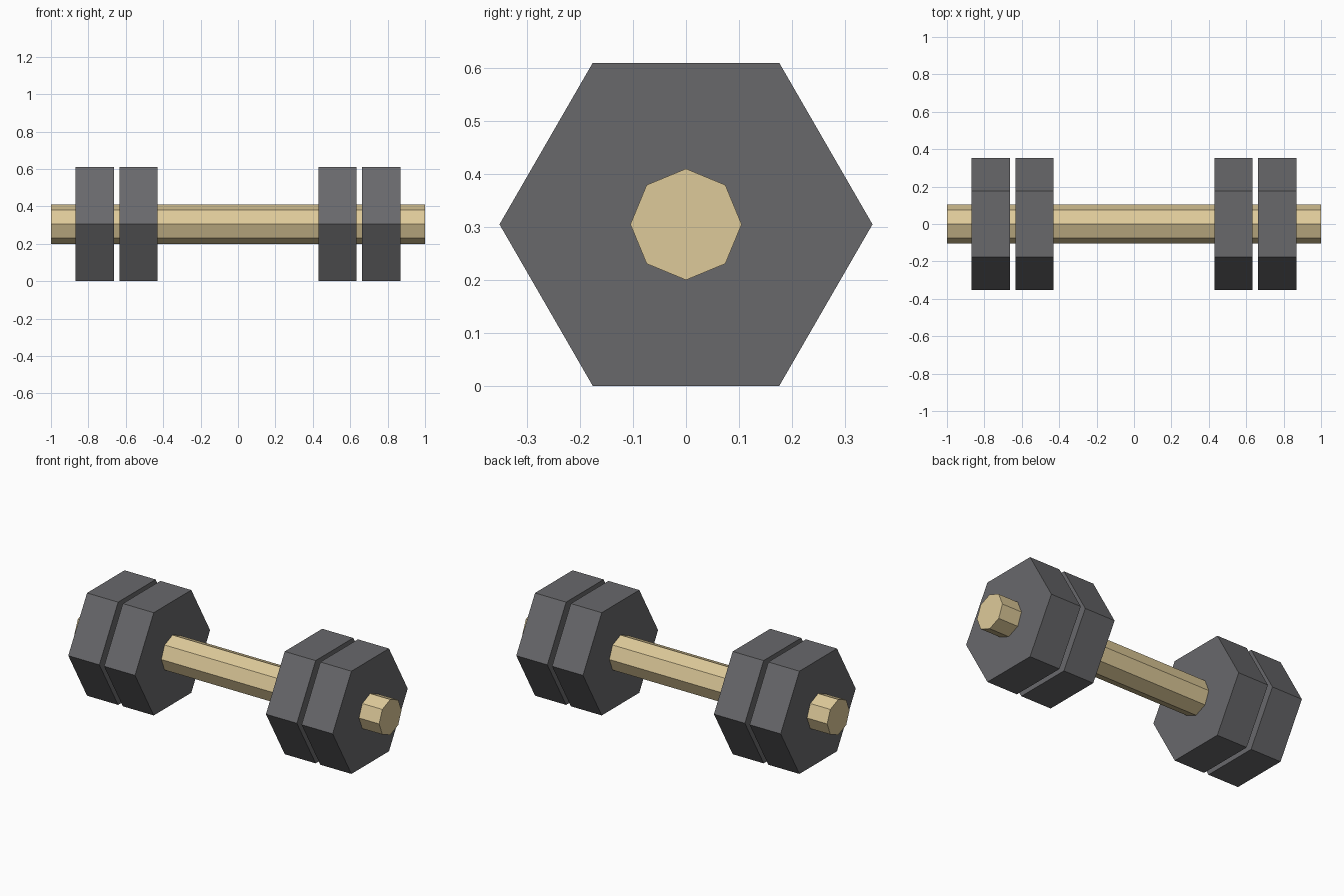
import bpy, math
from mathutils import Matrix

if "Cube" in bpy.data.objects:
    bpy.data.objects.remove(bpy.data.objects["Cube"])

R = 0.352                          # plate corner radius
ZC = R * math.sqrt(3) / 2          # axle height, plates rest on a flat side


def material(name, rgb):
    m = bpy.data.materials.new(name)
    m.diffuse_color = (*rgb, 1)
    m.use_nodes = True
    m.node_tree.nodes["Principled BSDF"].inputs["Base Color"].default_value = m.diffuse_color
    return m


def prism(name, sides, radius, x0, x1, mat):
    """Flat-faced prism along x with a corner pointing to +y."""
    bpy.ops.mesh.primitive_cylinder_add(vertices=sides, radius=radius, depth=x1 - x0)
    ob = bpy.context.object
    ob.name = name
    # the primitive has a corner on local +y; turning about y lays it along x
    ob.data.transform(Matrix.Rotation(math.pi / 2, 4, 'Y'))
    ob.location = ((x0 + x1) / 2, 0, ZC)
    ob.data.materials.append(mat)
    return ob


iron = material("dark_grey_iron", (0.14, 0.14, 0.148))
brass = material("tan_bar", (0.73, 0.59, 0.32))

# Octagonal bar
prism("handle_bar", 8, 0.105, -1, 1, brass)

# Two hexagonal weight plates at each end
for side, s in (("left", -1), ("right", 1)):
    for part, a, b in (("inner", 0.43, 0.633), ("outer", 0.664, 0.868)):
        x0, x1 = sorted((s * a, s * b))
        prism(f"{side}_{part}_plate", 6, R, x0, x1, iron)
